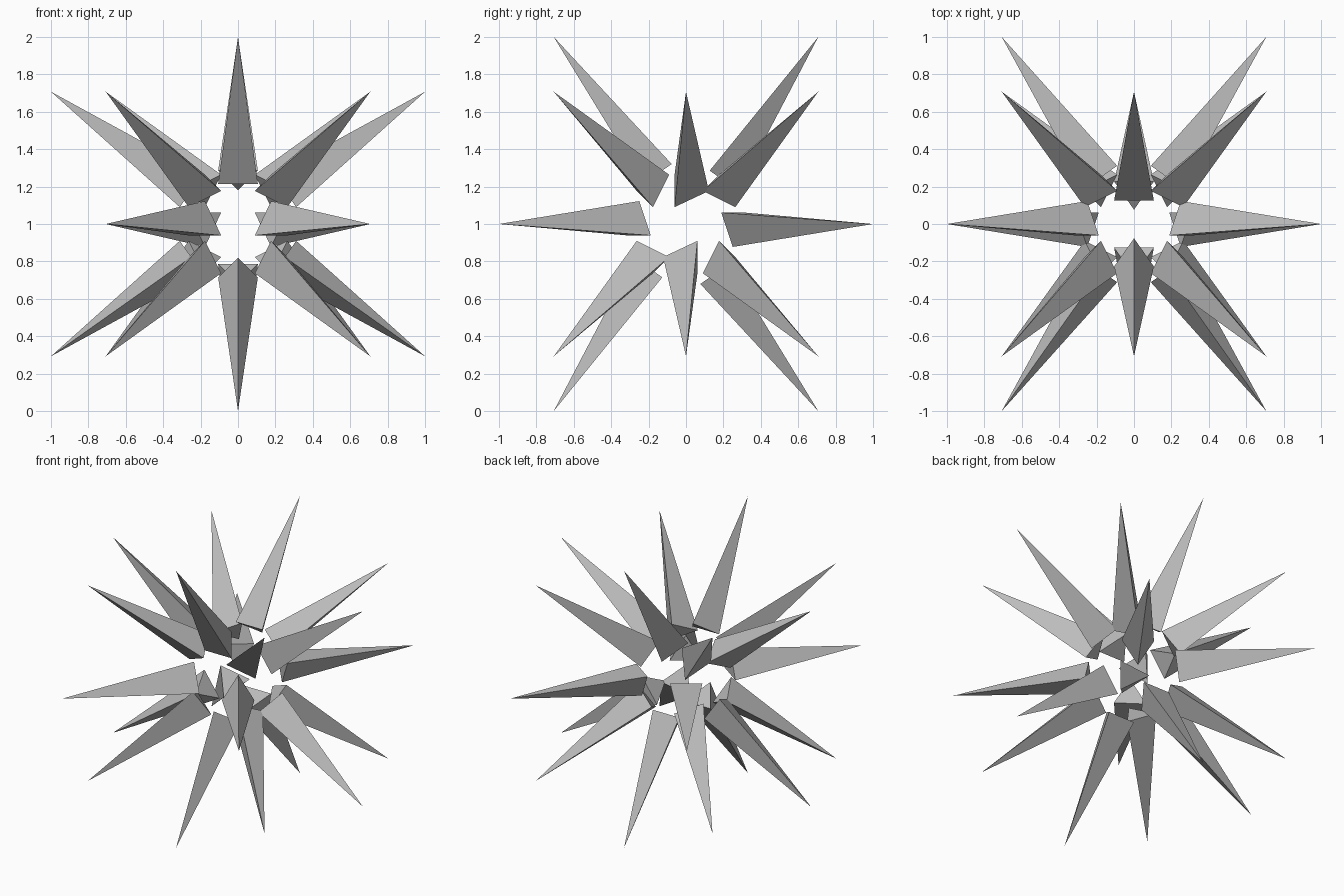
import bpy
import bmesh
from mathutils import Matrix, Vector

cube = bpy.data.objects.get("Cube")
if cube:
    bpy.data.objects.remove(cube, do_unlink=True)

# One plain grey for every spike
grey = bpy.data.materials.new("plain_grey")
grey.use_nodes = True
colour = (0.5, 0.5, 0.5, 1)
grey.diffuse_color = colour
grey.node_tree.nodes["Principled BSDF"].inputs["Base Color"].default_value = colour

REACH = 1.5 ** 0.5          # centre to tip
INNER = REACH * 0.25        # centre to base
RADIUS = REACH * 0.1        # base triangle
CENTRE = Vector((0, 0, 1))
R2 = 2 ** 0.5


def spike(name, direction, corner):
    """Three-sided spike along direction, one base corner turned to corner."""
    z = direction.normalized()
    y = corner.normalized()
    x = y.cross(z)
    turn = Matrix((x, y, z)).transposed().to_4x4()
    place = Matrix.Translation(CENTRE + z * (REACH + INNER) / 2) @ turn
    bm = bmesh.new()
    bmesh.ops.create_cone(bm, cap_ends=True, segments=3, radius1=RADIUS,
                          radius2=0, depth=REACH - INNER)
    bmesh.ops.remove_doubles(bm, verts=bm.verts, dist=1e-5)
    bmesh.ops.recalc_face_normals(bm, faces=bm.faces)
    mesh = bpy.data.meshes.new(name)
    bm.to_mesh(mesh)
    bm.free()
    mesh.materials.append(grey)
    obj = bpy.data.objects.new(name, mesh)
    obj.matrix_world = place
    bpy.context.collection.objects.link(obj)


# Spike direction and the direction of its first base corner
spikes = {
    "front_tall_spike": ((0, -1, R2), (0, R2, 1)),
    "back_tall_spike": ((0, 1, R2), (0, R2, -1)),
    "side_spike": ((R2, 0, 1), (0, 1, 0)),
    "level_spike": ((1, -R2, 0), (0, 0, 1)),
    "front_corner_spike": ((1, -1, 1), (0, 1, 1)),
    "back_corner_spike": ((1, 1, 1), (1, -1, 0)),
}

# Repeat each by a half turn about x and by mirroring left to right
for name, (direction, corner) in spikes.items():
    for half, turned in ((1, ""), (-1, "_turned")):
        for side, label in ((1, "_left"), (-1, "_right")):
            if direction[0] == 0:
                if side < 0:
                    continue
                label = ""
            flip = Matrix.Diagonal((side, half, half))
            spike(name + turned + label, flip @ Vector(direction),
                  flip @ Vector(corner))
